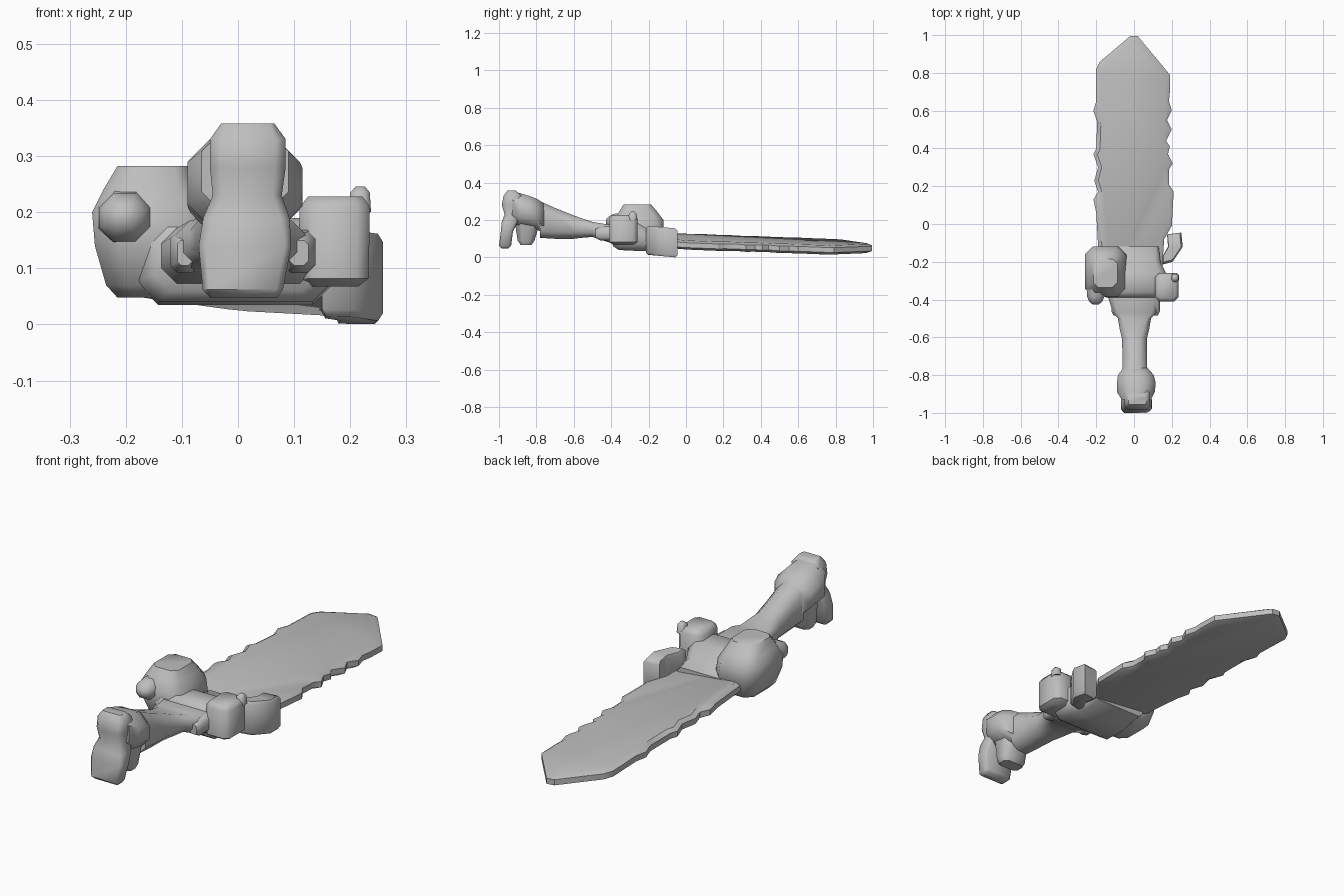
import bpy, bmesh, math
from mathutils import Vector

grey = bpy.data.materials.new("plain_grey")
grey.diffuse_color = (0.52, 0.52, 0.52, 1)


def finish(name, bm, angle=50):
    bmesh.ops.recalc_face_normals(bm, faces=bm.faces)
    me = bpy.data.meshes.new(name)
    bm.to_mesh(me)
    bm.free()
    me.materials.append(grey)
    ob = bpy.data.objects.new(name, me)
    bpy.context.collection.objects.link(ob)
    bpy.ops.object.select_all(action='DESELECT')
    ob.select_set(True)
    bpy.context.view_layer.objects.active = ob
    bpy.ops.object.shade_smooth_by_angle(angle=math.radians(angle))
    return ob


def skin(bm, rings):
    """Bridge equal rings of points and cap both ends."""
    vs = [[bm.verts.new(p) for p in r] for r in rings]
    n = len(vs[0])
    for a, b in zip(vs, vs[1:]):
        for i in range(n):
            j = (i + 1) % n
            bm.faces.new((a[i], a[j], b[j], b[i]))
    bm.faces.new(vs[0])
    bm.faces.new(vs[-1])


def loft(name, axis, sections, cut=0.25, angle=50):
    """Chamfered rectangles (t, x0, x1, b0, b1) along y (b = z) or z (b = y)."""
    rings = []
    for t, a0, a1, b0, b1 in sections:
        c = cut * min(a1 - a0, b1 - b0)
        pts = [(a0 + c, b0), (a1 - c, b0), (a1, b0 + c), (a1, b1 - c),
               (a1 - c, b1), (a0 + c, b1), (a0, b1 - c), (a0, b0 + c)]
        rings.append([(a, t, b) if axis == 'y' else (a, b, t) for a, b in pts])
    bm = bmesh.new()
    skin(bm, rings)
    return finish(name, bm, angle)


# Blade: nicked outline, bevelled rim, tilted along and across
right = [(0.14, -0.36), (0.15, -0.22), (0.16, -0.08), (0.20, -0.01), (0.21, 0.17),
         (0.185, 0.21), (0.185, 0.29), (0.205, 0.32), (0.18, 0.37), (0.19, 0.41),
         (0.17, 0.44), (0.20, 0.50), (0.175, 0.55), (0.20, 0.60), (0.185, 0.65),
         (0.19, 0.70), (0.19, 0.79), (0.02, 0.995)]
left = [(-0.02, 0.995), (-0.18, 0.86), (-0.20, 0.82), (-0.20, 0.65), (-0.215, 0.60),
        (-0.195, 0.54), (-0.20, 0.40), (-0.215, 0.37), (-0.19, 0.30), (-0.21, 0.23),
        (-0.19, 0.17), (-0.215, 0.13), (-0.20, 0.06), (-0.19, -0.12), (-0.14, -0.36)]


def blade_ring(dz, scale):
    return [(x * scale, 0.3 + (y - 0.3) * (0.6 + 0.4 * scale),
             0.085 - 0.035 * y - 0.09 * x + dz) for x, y in right + left]


bm = bmesh.new()
skin(bm, [blade_ring(-0.025, 0.88), blade_ring(-0.014, 1),
          blade_ring(0.012, 1), blade_ring(0.024, 0.9)])
finish("blade", bm, 35)

# Handle: collar, slim waist, deep grip and swollen butt
loft("handle", 'y', [
    (-0.30, -0.14, 0.14, 0.06, 0.17), (-0.38, -0.14, 0.14, 0.07, 0.17),
    (-0.47, -0.11, 0.12, 0.10, 0.185), (-0.50, -0.085, 0.09, 0.11, 0.19),
    (-0.56, -0.075, 0.08, 0.105, 0.21), (-0.60, -0.065, 0.07, 0.10, 0.225),
    (-0.70, -0.06, 0.07, 0.10, 0.265), (-0.78, -0.06, 0.07, 0.105, 0.30),
], 0.28)
loft("handle_butt", 'y', [
    (-0.76, -0.055, 0.07, 0.13, 0.29), (-0.80, -0.085, 0.105, 0.15, 0.315),
    (-0.84, -0.09, 0.115, 0.16, 0.33), (-0.89, -0.09, 0.11, 0.16, 0.345),
    (-0.93, -0.065, 0.09, 0.19, 0.355)], 0.3)
loft("butt_spur", 'z', [
    (0.068, -0.045, 0.06, -0.885, -0.825), (0.09, -0.055, 0.07, -0.90, -0.81),
    (0.22, -0.06, 0.08, -0.92, -0.77)])

# Pommel: upright waisted plate at the rear
loft("pommel", 'z', [
    (0.048, -0.05, 0.07, -0.985, -0.95), (0.062, -0.063, 0.08, -1.0, -0.935),
    (0.14, -0.07, 0.095, -0.99, -0.925), (0.19, -0.062, 0.092, -0.985, -0.90),
    (0.23, -0.045, 0.078, -0.97, -0.88), (0.28, -0.05, 0.085, -0.985, -0.88),
    (0.33, -0.05, 0.085, -0.975, -0.88), (0.358, -0.03, 0.065, -0.955, -0.91)], 0.18)

# Guard: crossbar with a large left lobe and a smaller right block
loft("guard_bar", 'y', [
    (-0.39, -0.15, 0.14, 0.06, 0.17), (-0.36, -0.18, 0.17, 0.04, 0.19),
    (-0.26, -0.18, 0.17, 0.035, 0.185), (-0.20, -0.16, 0.14, 0.035, 0.15),
    (-0.12, -0.15, 0.13, 0.05, 0.125)], 0.25)
loft("guard_left_lobe", 'z', [
    (0.048, -0.215, -0.06, -0.33, -0.16), (0.07, -0.235, -0.04, -0.36, -0.14),
    (0.14, -0.255, -0.04, -0.385, -0.12), (0.20, -0.26, -0.05, -0.385, -0.12),
    (0.24, -0.24, -0.07, -0.36, -0.15), (0.282, -0.215, -0.088, -0.335, -0.185)], 0.2)
loft("guard_right_block", 'z', [
    (0.068, 0.125, 0.215, -0.39, -0.28), (0.082, 0.11, 0.233, -0.41, -0.26),
    (0.21, 0.11, 0.235, -0.41, -0.26), (0.228, 0.125, 0.222, -0.395, -0.275)], 0.18)
loft("guard_right_bump", 'z', [
    (0.20, 0.197, 0.237, -0.31, -0.26), (0.235, 0.20, 0.235, -0.305, -0.265),
    (0.246, 0.21, 0.226, -0.293, -0.277)], 0.25)

# Rounded knob on the front of the left lobe
loft("guard_knob", 'y', [
    (-0.33, -0.25, -0.15, 0.14, 0.24), (-0.385, -0.248, -0.157, 0.148, 0.233),
    (-0.41, -0.238, -0.167, 0.16, 0.222), (-0.427, -0.218, -0.187, 0.178, 0.205)], 0.3)

# Small lugs beside the collar
for name, x0, x1 in (("left_lug", -0.12, -0.07), ("right_lug", 0.08, 0.138)):
    loft(name, 'y', [(-0.36, x0, x1, 0.09, 0.17), (-0.46, x0, x1, 0.092, 0.165),
                     (-0.485, x0 + 0.012, x1 - 0.012, 0.105, 0.15)], 0.25)

# Side clip: bent block hugging the right edge of the blade
clip = [(0.175, -0.055), (0.25, -0.045), (0.258, -0.12), (0.205, -0.20),
        (0.15, -0.215), (0.148, -0.175), (0.18, -0.12)]
mid = Vector((0.2, -0.125))


def clip_ring(z, s):
    return [(mid.x + (x - mid.x) * s, mid.y + (y - mid.y) * s, z - 0.08 * (y - mid.y))
            for x, y in clip]


bm = bmesh.new()
skin(bm, [clip_ring(0.007, 0.86), clip_ring(0.02, 1),
          clip_ring(0.148, 1), clip_ring(0.162, 0.85)])
finish("side_clip", bm)
